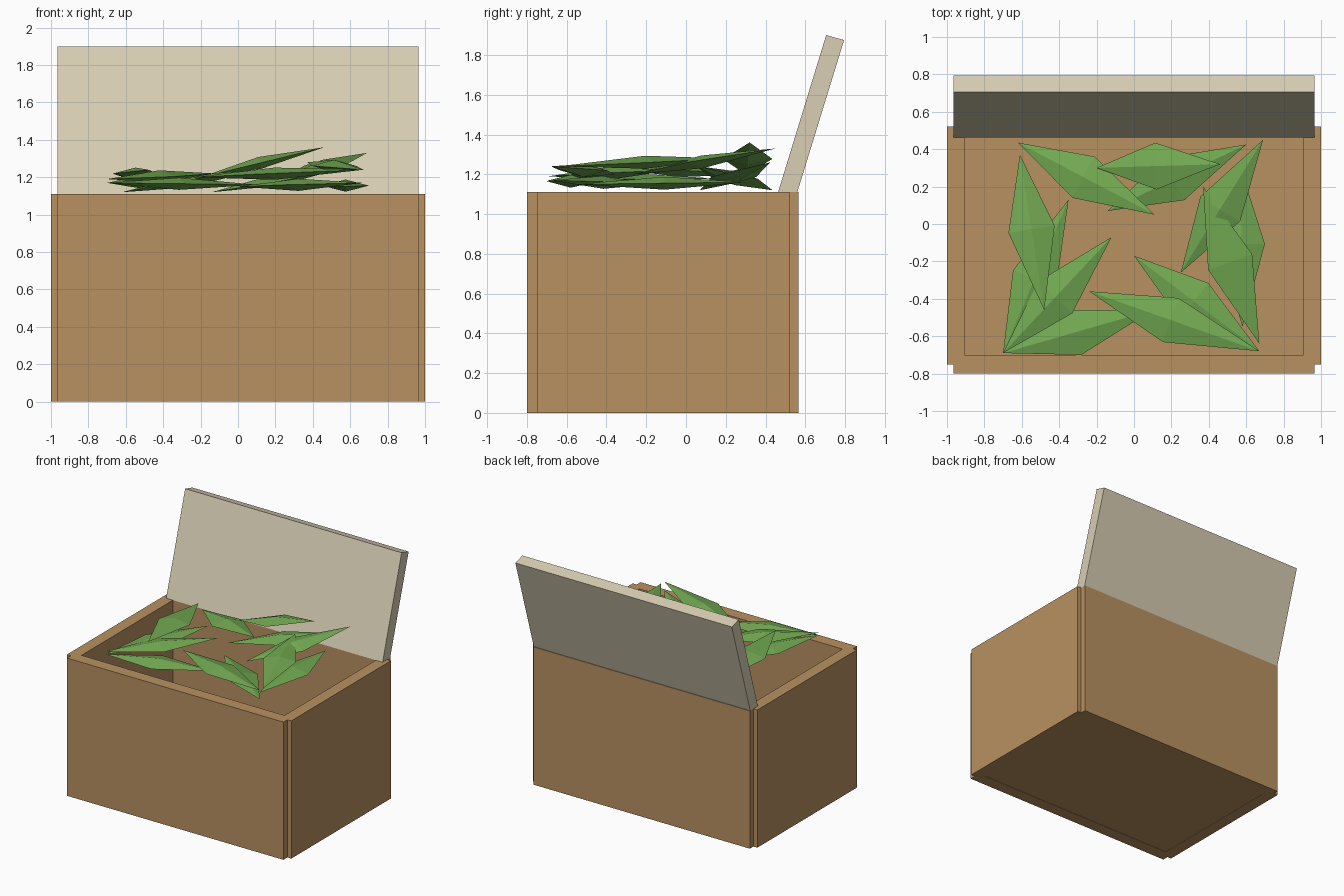
import bpy, bmesh
from mathutils import Vector, Matrix

default = bpy.data.objects.get("Cube")
if default:
    bpy.data.objects.remove(default, do_unlink=True)


def material(name, color):
    mat = bpy.data.materials.new(name)
    mat.use_nodes = True
    mat.diffuse_color = (*color, 1)
    bsdf = next(n for n in mat.node_tree.nodes if n.type == 'BSDF_PRINCIPLED')
    bsdf.inputs["Base Color"].default_value = (*color, 1)
    return mat


wood = material("warm_wood", (0.48, 0.283, 0.12))
cream = material("cream_lid", (0.69, 0.62, 0.46))
green = material("leaf_green", (0.17, 0.40, 0.085))


def finish(bm, name, mat):
    bmesh.ops.recalc_face_normals(bm, faces=bm.faces[:])
    mesh = bpy.data.meshes.new(name)
    bm.to_mesh(mesh)
    bm.free()
    mesh.materials.append(mat)
    obj = bpy.data.objects.new(name, mesh)
    bpy.context.collection.objects.link(obj)
    return obj


def box(name, low, high, mat):
    low, high = Vector(low), Vector(high)
    bm = bmesh.new()
    bmesh.ops.create_cube(bm, size=1, matrix=Matrix.Translation((low + high) / 2)
                          @ Matrix.Diagonal((*(high - low), 1)))
    return finish(bm, name, mat)


def lid_panel(name, profile, half_width, mat):
    """Extrude a side profile given as (y, z) across the width."""
    bm = bmesh.new()
    face = bm.faces.new([bm.verts.new((-half_width, y, z)) for y, z in profile])
    result = bmesh.ops.extrude_face_region(bm, geom=[face])
    moved = [v for v in result["geom"] if isinstance(v, bmesh.types.BMVert)]
    bmesh.ops.translate(bm, verts=moved, vec=(2 * half_width, 0, 0))
    return finish(bm, name, mat)


def leaf(name, start, end, width=0.25, thick=0.065):
    """Long four-sided spindle between two tips, widest near the middle."""
    start, end = Vector(start), Vector(end)
    axis = (end - start).normalized()
    side = axis.cross(Vector((0, 0, 1))).normalized()
    up = side.cross(axis)
    middle = start.lerp(end, 0.48)
    bm = bmesh.new()
    a, b = bm.verts.new(start), bm.verts.new(end)
    ring = [bm.verts.new(middle + offset) for offset in
            (side * width / 2, up * thick / 2, -side * width / 2, -up * thick / 2)]
    for i, v in enumerate(ring):
        nxt = ring[(i + 1) % len(ring)]
        bm.faces.new((a, v, nxt))
        bm.faces.new((b, nxt, v))
    return finish(bm, name, green)


# Open wooden crate
TOP = 1.11
box("front_panel", (-0.965, -0.8, 0), (0.965, -0.7, TOP), wood)
box("back_panel", (-0.965, 0.465, 0), (0.965, 0.565, TOP), wood)
for label, sign in (("left", 1), ("right", -1)):
    xs = sorted((sign * 0.905, sign * 1.0))
    box(label + "_panel", (xs[0], -0.75, 0), (xs[1], 0.52, TOP), wood)
box("floor_panel", (-0.95, -0.75, 0.002), (0.95, 0.52, 0.1), wood)

# Lid leaning back from the rear edge
lid_panel("open_lid", [(0.463, TOP), (0.705, 1.9), (0.795, 1.875), (0.56, TOP)], 0.965, cream)

# Leaves laid around the opening: pairs of tips
leaves = [
    ((-0.62, 0.435, 1.12), (0.11, 0.05, 1.24)),
    ((-0.14, 0.07, 1.12), (0.60, 0.425, 1.26)),
    ((-0.2, 0.3, 1.2), (0.46, 0.32, 1.36)),
    ((-0.61, 0.37, 1.2), (-0.48, -0.46, 1.24)),
    ((-0.70, -0.69, 1.17), (-0.35, 0.13, 1.18)),
    ((-0.70, -0.69, 1.19), (-0.12, -0.07, 1.22)),
    ((-0.70, -0.69, 1.17), (0.1, -0.46, 1.16)),
    ((-0.24, -0.36, 1.2), (0.67, -0.68, 1.24)),
    ((0, -0.17, 1.15), (0.67, -0.68, 1.17)),
    ((0.37, 0.2, 1.28), (0.67, -0.64, 1.24)),
    ((0.25, -0.26, 1.2), (0.69, 0.45, 1.33)),
    ((0.57, 0.3, 1.16), (0.58, -0.55, 1.15)),
]
for i, (start, end) in enumerate(leaves):
    leaf(f"leaf_{i + 1}", start, end)
